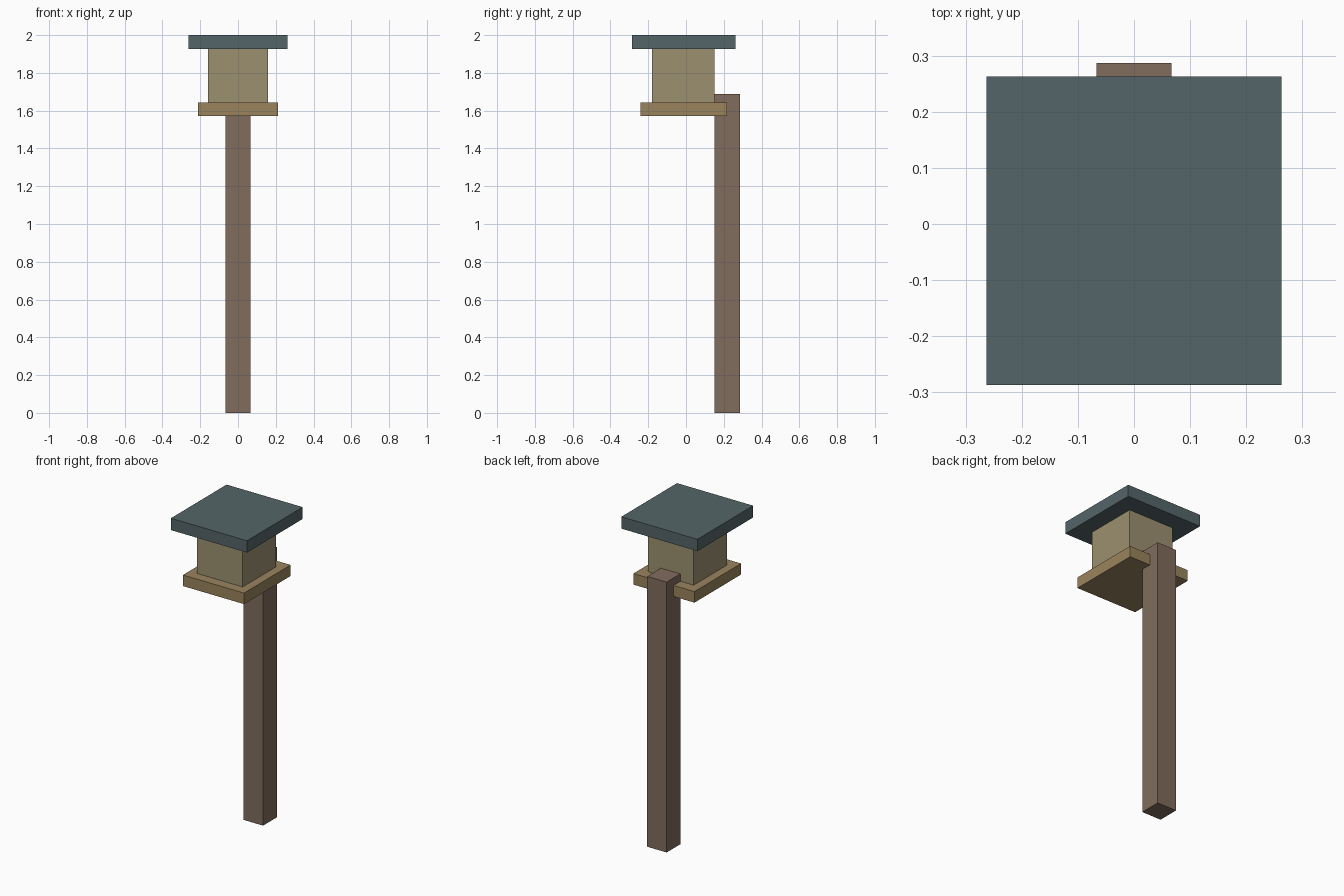
import bpy

if "Cube" in bpy.data.objects:
    bpy.data.objects.remove(bpy.data.objects["Cube"])


def material(name, rgb):
    m = bpy.data.materials.new(name)
    m.diffuse_color = (*rgb, 1)
    m.use_nodes = True
    m.node_tree.nodes["Principled BSDF"].inputs["Base Color"].default_value = m.diffuse_color
    return m


def block(name, x, y, z, mat):
    """Box from (min, max) ranges on each axis."""
    bpy.ops.mesh.primitive_cube_add(size=1, location=[(a + b) / 2 for a, b in (x, y, z)])
    ob = bpy.context.object
    ob.name = name
    ob.scale = [b - a for a, b in (x, y, z)]
    bpy.ops.object.transform_apply(location=False, rotation=False, scale=True)
    ob.data.materials.append(mat)
    return ob


post_wood = material("post_wood", (0.22, 0.15, 0.11))
floor_wood = material("floor_wood", (0.32, 0.23, 0.11))
wall_wood = material("wall_wood", (0.33, 0.28, 0.16))
slate = material("roof_slate", (0.09, 0.13, 0.14))

# Post behind the house, its top overlapping the floor board
block("post", (-0.067, 0.067), (0.152, 0.287), (0, 1.689), post_wood)
# Floor board
block("floor_board", (-0.211, 0.211), (-0.242, 0.218), (1.573, 1.642), floor_wood)
# House body
block("house_body", (-0.158, 0.158), (-0.179, 0.15), (1.642, 1.926), wall_wood)
# Flat overhanging roof
block("roof", (-0.263, 0.263), (-0.287, 0.263), (1.926, 2.0), slate)
